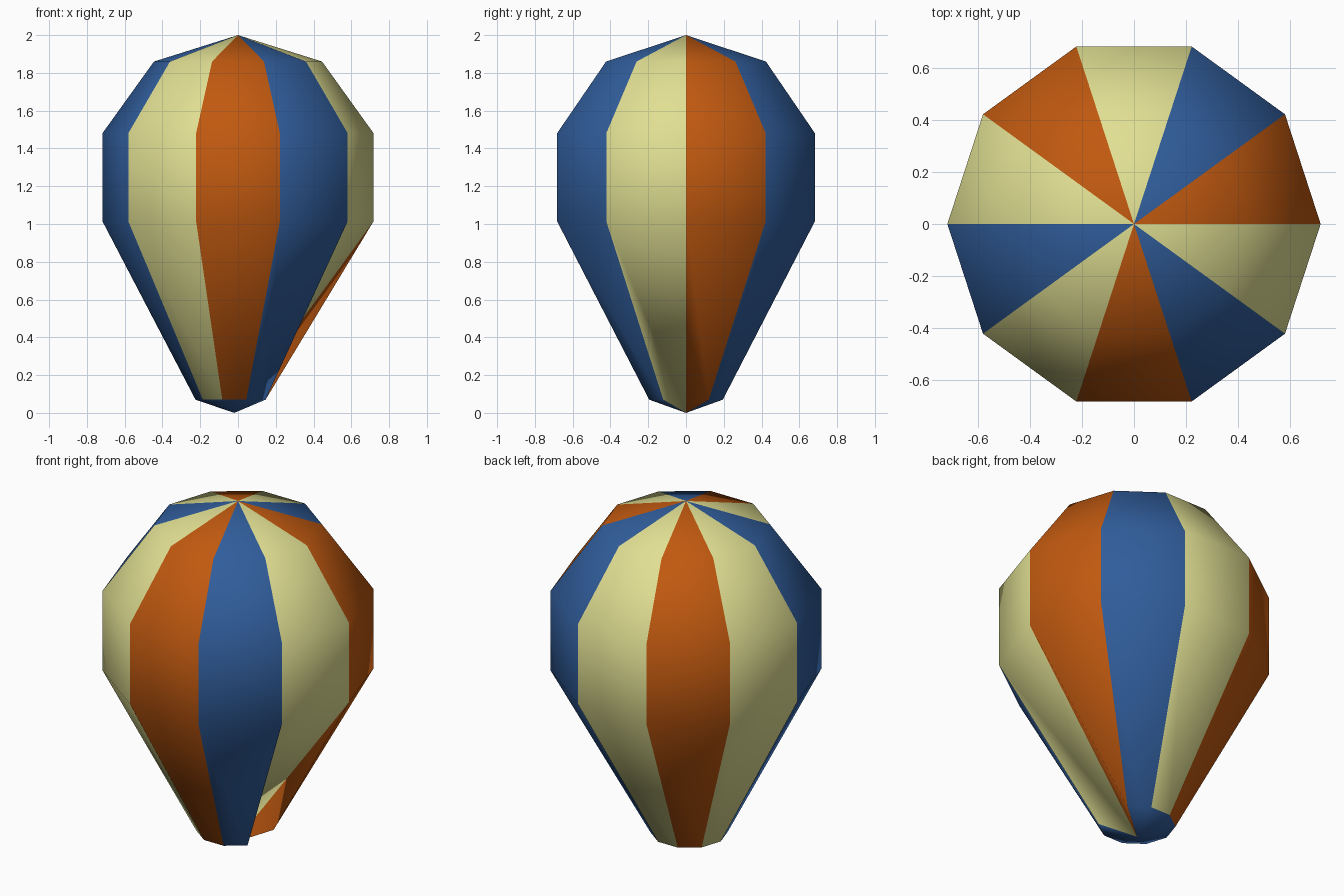
import bpy
import bmesh
import math

cube = bpy.data.objects.get("Cube")
if cube:
    bpy.data.objects.remove(cube, do_unlink=True)


def make_material(name, color):
    mat = bpy.data.materials.new(name)
    mat.use_nodes = True
    mat.diffuse_color = color
    node = mat.node_tree.nodes["Principled BSDF"]
    node.inputs["Base Color"].default_value = color
    node.inputs["Roughness"].default_value = 0.8
    return mat


SIDES = 10
# ring profile, top to bottom: radius, height, sideways offset
PROFILE = [(0.445, 1.86, 0), (0.718, 1.48, 0), (0.718, 1.015, 0), (0.205, 0.07, -0.02)]
ORANGE, BLUE, CREAM = range(3)
# stripe colours, counter-clockwise from +x
STRIPES = [ORANGE, BLUE, CREAM, ORANGE, CREAM, BLUE, CREAM, ORANGE, BLUE, CREAM]

bm = bmesh.new()
apex = bm.verts.new((0, 0, 2))
base = bm.verts.new((-0.02, 0, 0))
rings = []
for radius, z, shift in PROFILE:
    ring = []
    for i in range(SIDES):
        a = math.tau * i / SIDES
        ring.append(bm.verts.new((shift + radius * math.cos(a), radius * math.sin(a), z)))
    rings.append(ring)

# the mouth corner on the +x side is pulled in to the base point
bm.verts.remove(rings[-1][0])
rings[-1][0] = base


def add_face(verts, stripe):
    face = bm.faces.new(verts)
    face.material_index = stripe
    face.smooth = True


for i in range(SIDES):
    j = (i + 1) % SIDES
    stripe = STRIPES[i]
    # crown
    add_face((apex, rings[0][i], rings[0][j]), stripe)
    # side panels
    for upper, lower in zip(rings, rings[1:]):
        a, b, c, d = upper[i], lower[i], lower[j], upper[j]
        if b is base:
            add_face((a, b, c), stripe)
            add_face((a, c, d), stripe)
        elif c is base:
            add_face((a, b, c), stripe)
            add_face((a, c, d), stripe)
        else:
            add_face((a, b, c, d), stripe)
    # closed underside
    if base not in (rings[-1][i], rings[-1][j]):
        add_face((rings[-1][i], base, rings[-1][j]), BLUE)

mesh = bpy.data.meshes.new("balloon_envelope")
bm.to_mesh(mesh)
bm.free()
mesh.materials.append(make_material("burnt orange", (0.53, 0.10, 0.005, 1)))
mesh.materials.append(make_material("medium blue", (0.03, 0.11, 0.33, 1)))
mesh.materials.append(make_material("pale cream", (0.75, 0.74, 0.29, 1)))

balloon = bpy.data.objects.new("balloon_envelope", mesh)
bpy.context.collection.objects.link(balloon)
